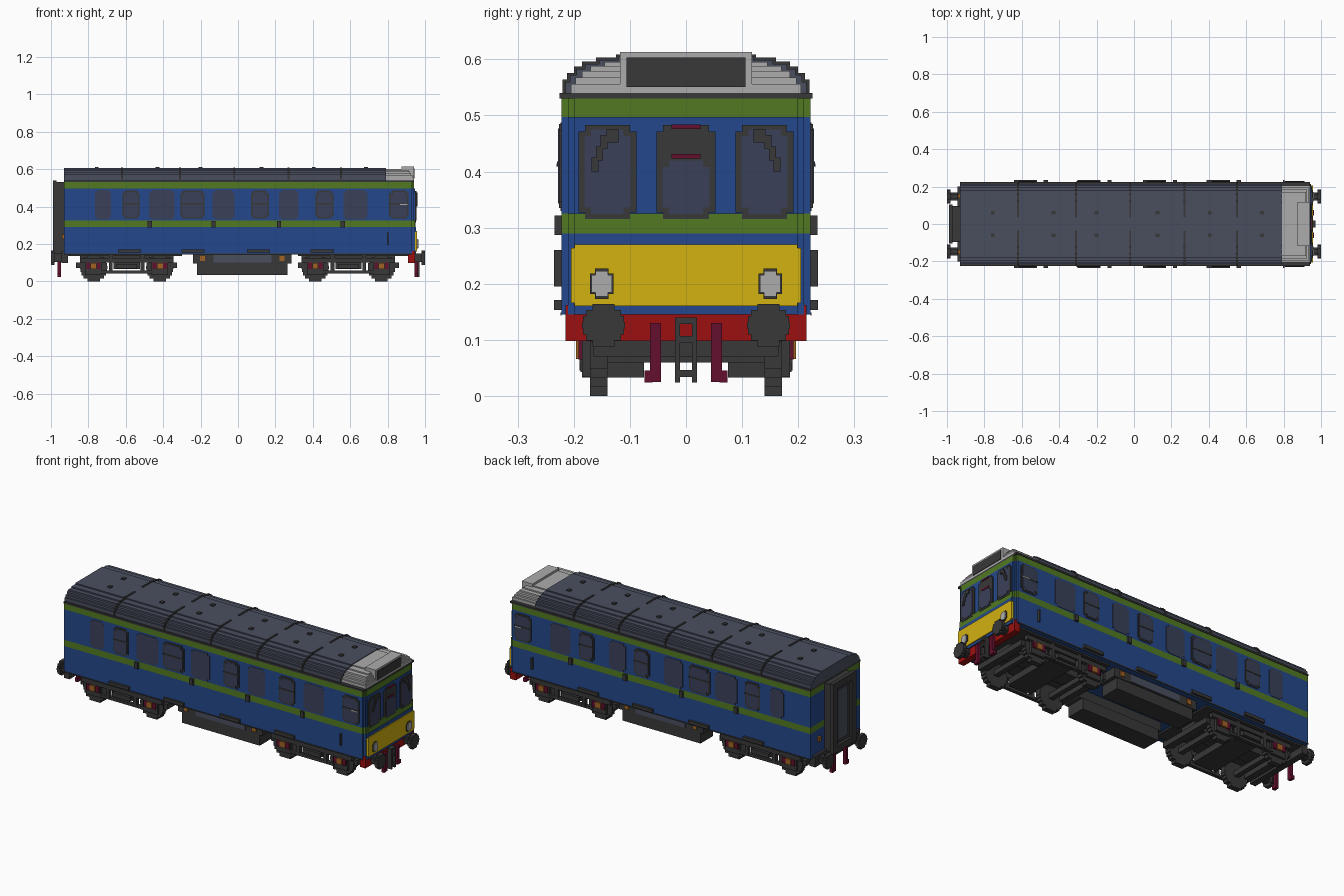
import bpy
import bmesh
import math

old = bpy.data.objects.get("Cube")
if old:
    bpy.data.objects.remove(old, do_unlink=True)


def material(name, r, g, b):
    """Flat material from display values, stored as linear."""
    linear = [(c / 255 / 12.92) if c < 11 else ((c / 255 + 0.055) / 1.055) ** 2.4 for c in (r, g, b)]
    mat = bpy.data.materials.new(name)
    mat.use_nodes = True
    mat.diffuse_color = (*linear, 1)
    for node in mat.node_tree.nodes:
        if node.type == 'BSDF_PRINCIPLED':
            node.inputs["Base Color"].default_value = (*linear, 1)
    return mat


SLATE = material("roof slate", 74, 79, 95)
DARK = material("charcoal", 56, 56, 56)
BLUE = material("body blue", 36, 72, 140)
GREEN = material("band green", 82, 122, 34)
YELLOW = material("warning yellow", 210, 178, 16)
RED = material("beam red", 156, 16, 16)
MAROON = material("hose maroon", 100, 14, 46)
GREY = material("light grey", 172, 172, 172)
ORANGE = material("axlebox orange", 160, 100, 36)
GLASS = material("window glass", 58, 64, 90)


def part(name, mat, boxes, both_sides=False):
    """One object made of boxes (x0, x1, y0, y1, z0, z1), optionally repeated at -y."""
    bm = bmesh.new()
    boxes = list(boxes)
    if both_sides:
        boxes += [(a, b, -d, -c, e, f) for a, b, c, d, e, f in boxes]
    for x0, x1, y0, y1, z0, z1 in boxes:
        cube = bmesh.ops.create_cube(bm, size=1)["verts"]
        bmesh.ops.scale(bm, vec=(x1 - x0, y1 - y0, z1 - z0), verts=cube)
        bmesh.ops.translate(bm, vec=((x0 + x1) / 2, (y0 + y1) / 2, (z0 + z1) / 2), verts=cube)
    mesh = bpy.data.meshes.new(name)
    bm.to_mesh(mesh)
    bm.free()
    mesh.materials.append(mat)
    obj = bpy.data.objects.new(name, mesh)
    bpy.context.scene.collection.objects.link(obj)
    return obj


def stepped_disc(u, z, radius, rows=9):
    """Rows (u0, u1, z0, z1) that form a blocky disc."""
    h = 2 * radius / rows
    result = []
    for i in range(rows):
        mid = -radius + (i + 0.5) * h
        w = math.sqrt(radius ** 2 - mid ** 2)
        result.append((u - w, u + w, z + mid - h / 2, z + mid + h / 2))
    return result


def notched(u0, u1, z0, z1, n=0.012):
    """Rectangle with notched corners."""
    return [(u0 + n, u1 - n, z0, z1), (u0, u1, z0 + n, z1 - n)]


def side(rows, y0, y1):
    return [(a, b, y0, y1, c, d) for a, b, c, d in rows]


def end(rows, x0, x1):
    return [(x0, x1, a, b, c, d) for a, b, c, d in rows]


# Body shell in coloured bands, with a bowed cab front
REAR = -0.93
bands = [("lower_body", BLUE, 0.145, 0.29, 0.952), ("waist_band", GREEN, 0.29, 0.325, 0.95),
         ("upper_body", BLUE, 0.325, 0.497, 0.945), ("roof_band", GREEN, 0.497, 0.53, 0.942)]
for name, mat, z0, z1, nose in bands:
    part(name, mat, [(REAR, 0.93, -0.222, 0.222, z0, z1),
                     (0.93, nose - 0.007, -0.21, 0.21, z0, z1),
                     (nose - 0.007, nose, -0.2, 0.2, z0, z1)])
part("gutter", DARK, [(REAR, 0.94, -0.225, 0.225, 0.53, 0.54)])

# Stepped roof, its ribs and vents
steps = [(0.215, 0.56), (0.207, 0.572), (0.195, 0.583), (0.18, 0.592), (0.155, 0.599), (0.12, 0.605)]
roof, cab_roof, ribs = [], [], []
low = 0.54
for i, (w, top) in enumerate(steps):
    roof.append((REAR, 0.79, -w, w, low, top))
    cab_roof.append((0.79, 0.94 - 0.007 * i, 0.01 - w, w - 0.01, low, top - 0.004))
    for x in (-0.62, -0.31, -0.02, 0.27, 0.55):
        ribs.append((x - 0.005, x + 0.005, 0.035, w + 0.005, low, top + 0.004))
    low = top - 0.004
part("roof", SLATE, roof)
part("cab_roof", GREY, cab_roof)
part("roof_ribs", DARK, ribs, True)
part("roof_vents", DARK, [(x - 0.01, x + 0.01, 0.05, 0.07, 0.6, 0.612)
                          for x in (-0.755, -0.43, -0.2, 0.125, 0.405, 0.685)], True)

# Route box above the cab
part("route_box", GREY, [(0.875, 0.94, -0.118, 0.118, 0.54, 0.613)])
part("route_panel", DARK, [(0.94, 0.943, -0.106, 0.106, 0.551, 0.603)])

# Side windows
framed, panes, bars = [], [], []
for x, w in ((-0.572, 0.046), (-0.243, 0.065), (0.117, 0.048), (0.462, 0.048), (0.86, 0.052)):
    framed += side(notched(x - w, x + w, 0.335, 0.485), 0.222, 0.226)
    panes += side(notched(x - w + 0.008, x + w - 0.008, 0.343, 0.477), 0.226, 0.228)
    bars.append((x - w, x + w, 0.227, 0.23, 0.41, 0.418))
part("side_window_frames", DARK, framed, True)
part("side_window_panes", GLASS, panes, True)
part("side_window_bars", DARK, bars, True)
part("cab_window_catch", GREY, [(0.865, 0.905, 0.229, 0.231, 0.408, 0.414)], True)
plain = []
for x, w in ((-0.722, 0.043), (-0.407, 0.068), (-0.078, 0.058), (0.272, 0.052), (0.628, 0.064)):
    plain += side(notched(x - w, x + w, 0.33, 0.487), 0.222, 0.224)
part("plain_panes", GLASS, plain, True)

# Door hinges, footsteps and cab grab rails
part("door_handles", DARK, [(x - 0.011, x + 0.011, 0.222, 0.234, 0.287, 0.322)
                            for x in (-0.472, -0.13, 0.22, 0.56)], True)
part("footsteps", DARK, [(x - 0.062, x + 0.062, 0.2, 0.235, 0.153, 0.171)
                         for x in (-0.58, -0.24, 0.11, 0.45)], True)
part("grab_rails", DARK, [(0.796, 0.804, 0.222, 0.235, 0.195, 0.26)], True)
part("sill_line", DARK, [(REAR, 0.93, 0.222, 0.224, 0.143, 0.149)], True)

# Cab front windows, wipers and indicator
frames, glass = [], []
for y, w in ((-0.14, 0.052), (0, 0.053), (0.14, 0.052)):
    frames += end(notched(y - w, y + w, 0.315, 0.483), 0.94, 0.952)
    top = 0.42 if y == 0 else 0.475
    glass += end(notched(y - w + 0.011, y + w - 0.011, 0.324, top), 0.95, 0.954)
part("cab_window_frames", DARK, frames)
part("cab_window_glass", GLASS, glass)
part("indicator_trim", MAROON, [(0.95, 0.955, -0.026, 0.026, z, z + 0.008) for z in (0.423, 0.476)])
part("wipers", DARK, [(0.95, 0.96, 0.12 + 0.013 * i, 0.142 + 0.013 * i, 0.452 - 0.02 * i, 0.475 - 0.02 * i)
                      for i in range(4)][:1]
     + [(0.95, 0.96, 0.14 + 0.008 * i, 0.152 + 0.008 * i, 0.44 - 0.02 * i, 0.465 - 0.02 * i)
        for i in range(3)])
part("second_wiper", DARK, [(0.95, 0.96, -0.142, -0.12, 0.452, 0.475)]
     + [(0.95, 0.96, -0.152 - 0.008 * i, -0.14 - 0.008 * i, 0.44 - 0.02 * i, 0.465 - 0.02 * i)
        for i in range(3)])

# Yellow panel, lamps and red buffer beam
part("warning_panel", YELLOW, end(notched(-0.205, 0.205, 0.16, 0.27, 0.006), 0.94, 0.957))
part("lamp_rims", DARK, end(notched(0.129, 0.171, 0.173, 0.227, 0.009), 0.955, 0.961), True)
part("lamps", GREY, end(notched(0.132, 0.168, 0.177, 0.223, 0.007), 0.955, 0.966), True)
part("front_beam", RED, [(0.91, 0.945, -0.215, 0.215, 0.098, 0.162)])
part("rear_beam", DARK, [(-0.945, -0.91, -0.2, 0.2, 0.098, 0.16)])

# Buffers at both ends
for name, s in (("front_buffers", 1), ("rear_buffers", -1)):
    boxes = end(stepped_disc(0.147, 0.126, 0.038, 7), 0.98, 1)
    boxes += end(stepped_disc(0.147, 0.126, 0.022, 5), 0.93, 0.98)
    part(name, DARK, [(min(s * a, s * b), max(s * a, s * b), *rest) for a, b, *rest in boxes], True)

# Hoses and coupling hook
for name, x in (("front_hoses", 0.945), ("rear_hoses", -0.965)):
    part(name, MAROON, [(x, x + 0.018, 0.045, 0.064, 0.025, 0.13),
                        (x, x + 0.018, 0.06, 0.074, 0.024, 0.045)], True)
part("coupling_links", DARK, [(0.945, 0.97, 0.011, 0.02, 0.024, 0.14)], True)
part("coupling_bars", DARK, [(0.945, 0.97, -0.02, 0.02, z, z + 0.012) for z in (0.034, 0.095, 0.128)])
part("hook_plate", RED, [(0.945, 0.955, -0.012, 0.012, 0.105, 0.13)])

# Gangway at the rear
part("gangway", DARK, [(-0.975, REAR, -0.095, 0.095, 0.15, 0.53)])
part("gangway_rim", DARK, [(-0.99, -0.97, 0.065, 0.103, 0.145, 0.54)], True)
part("gangway_header", DARK, [(-0.99, -0.97, -0.066, 0.066, 0.5, 0.54),
                              (-0.99, -0.97, -0.066, 0.066, 0.145, 0.18)])
part("gangway_door", SLATE, [(-0.979, -0.975, -0.045, 0.045, 0.2, 0.48)])
part("rear_lamps", ORANGE, [(-0.942, REAR, 0.14, 0.16, 0.225, 0.25)], True)

# Bogies: blocky wheels, axles, side frames and transoms
wheels, axles, sideframes, springs, caps, transoms = [], [], [], [], [], []
for c in (-0.595, 0.59):
    for x in (c - 0.177, c + 0.177):
        wheels += side(stepped_disc(x, 0.073, 0.073), 0.14, 0.171)
        axles.append((x - 0.014, x + 0.014, -0.14, 0.14, 0.06, 0.088))
        sideframes += [(x - 0.045, x + 0.045, 0.165, 0.185, 0.035, 0.12)]
        springs += [(x + d - 0.01, x + d + 0.01, 0.18, 0.192, 0.065, 0.1) for d in (-0.028, 0.028)]
        caps.append((x - 0.016, x + 0.016, 0.18, 0.196, 0.066, 0.098))
    sideframes += [(c - 0.25, c + 0.25, 0.165, 0.19, 0.1, 0.125),
                   (c - 0.14, c + 0.14, 0.168, 0.188, 0.043, 0.058),
                   (c - 0.055, c + 0.055, 0.16, 0.192, 0.068, 0.092)]
    sideframes += [(c + d - 0.01, c + d + 0.01, 0.168, 0.19, 0.045, 0.145) for d in (-0.085, 0.085)]
    transoms += [(c - 0.07, c + 0.07, -0.17, 0.17, 0.065, 0.1), (c - 0.25, c + 0.25, -0.05, 0.05, 0.1, 0.146)]
    transoms += [(c + d - 0.02, c + d + 0.02, -0.165, 0.165, 0.07, 0.1) for d in (-0.25, 0.25)]
part("wheels", DARK, wheels, True)
part("axles", DARK, axles)
part("bogie_side_frames", DARK, sideframes, True)
part("bogie_springs", MAROON, springs, True)
part("axlebox_caps", ORANGE, caps, True)
part("bogie_transoms", DARK, transoms)

# Underfloor chassis and equipment boxes
part("chassis", DARK, [(-0.92, -0.3, -0.195, 0.195, 0.136, 0.146), (0.32, 0.92, -0.195, 0.195, 0.136, 0.146)])
part("equipment_boxes", DARK, [(-0.24, 0.285, 0.08, 0.19, 0.095, 0.146),
                               (-0.22, 0.265, 0.075, 0.185, 0.033, 0.095)], True)
part("equipment_panel", SLATE, [(-0.13, 0.18, 0.19, 0.193, 0.1, 0.14)], True)
part("equipment_caps", ORANGE, [(x - 0.013, x + 0.013, 0.185, 0.196, 0.108, 0.136) for x in (-0.19, 0.235)], True)
